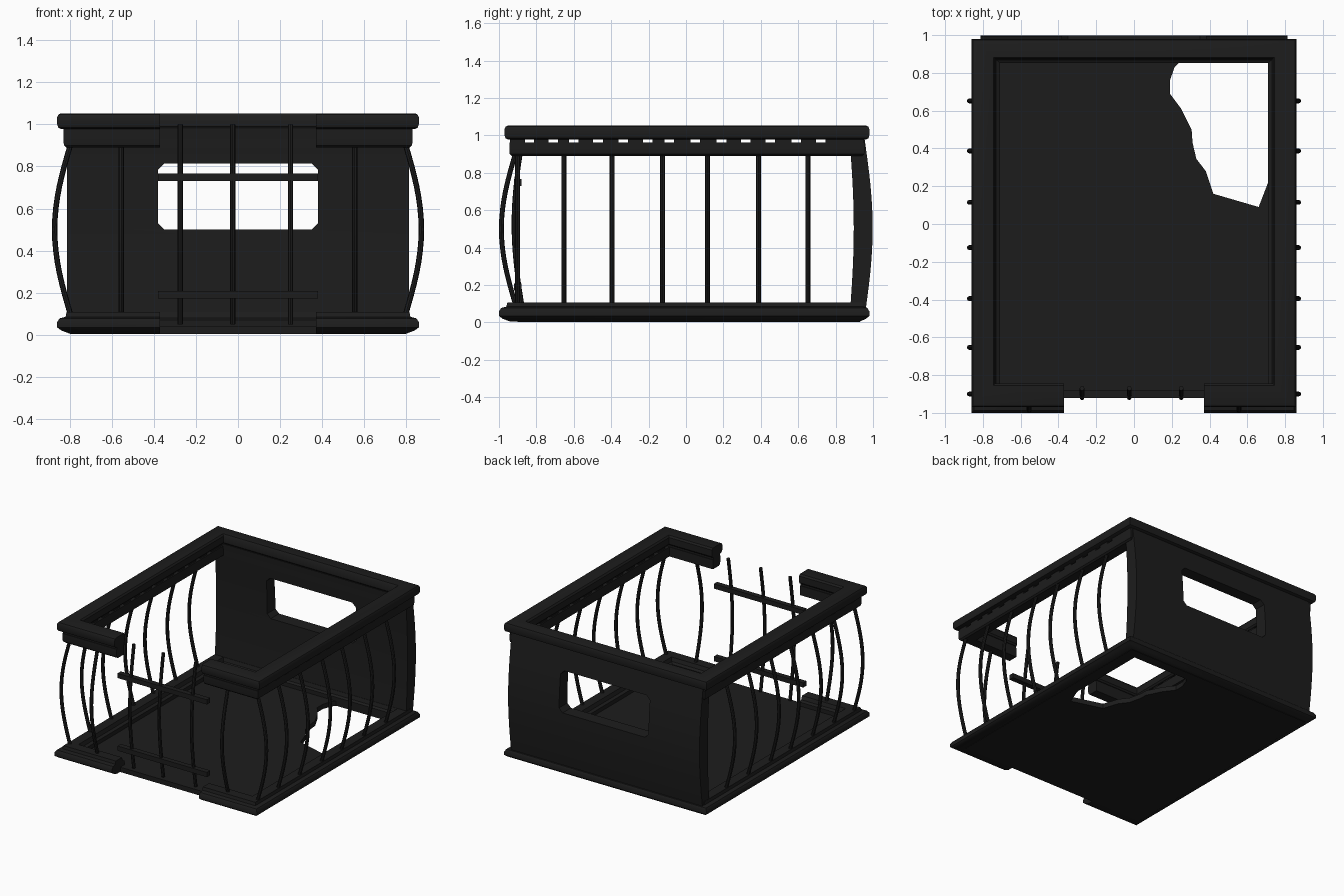
import bpy, bmesh, math
from mathutils import Vector

if "Cube" in bpy.data.objects:
    bpy.data.objects.remove(bpy.data.objects["Cube"])

dark = bpy.data.materials.new("dark_iron")
dark.diffuse_color = (0.012, 0.012, 0.012, 1)
dark.use_nodes = True
dark.node_tree.nodes["Principled BSDF"].inputs["Base Color"].default_value = dark.diffuse_color


def finish(bm, name, smooth=True):
    bmesh.ops.recalc_face_normals(bm, faces=bm.faces)
    me = bpy.data.meshes.new(name)
    bm.to_mesh(me)
    bm.free()
    ob = bpy.data.objects.new(name, me)
    bpy.context.collection.objects.link(ob)
    me.materials.append(dark)
    if smooth:
        for o in bpy.context.selected_objects:
            o.select_set(False)
        bpy.context.view_layer.objects.active = ob
        ob.select_set(True)
        bpy.ops.object.shade_smooth_by_angle(angle=math.radians(35))
    return ob


def loft(bm, rings):
    """Skin a list of closed rings and cap both ends."""
    vs = [[bm.verts.new(p) for p in r] for r in rings]
    n = len(vs[0])
    for a, b in zip(vs, vs[1:]):
        for i in range(n):
            j = (i + 1) % n
            bm.faces.new((a[i], a[j], b[j], b[i]))
    bm.faces.new(vs[0])
    bm.faces.new(vs[-1])


def u_rail(name, profile, hx, yf, yb, gap=0.37):
    """Sweep (outward offset, z) profile round sides and back, with two front returns."""
    path = [(-gap, yf, 0, -1), (-hx, yf, -1, -1), (-hx, yb, -1, 0.85),
            (hx, yb, 1, 0.85), (hx, yf, 1, -1), (gap, yf, 0, -1)]
    bm = bmesh.new()
    loft(bm, [[(x + dx * d, y + dy * d, z) for d, z in profile] for x, y, dx, dy in path])
    return finish(bm, name)


def prism(name, pts, lo, hi, axis):
    def place(p, h):
        return {'x': (h, p[0], p[1]), 'y': (p[0], h, p[1]), 'z': (p[0], p[1], h)}[axis]
    bm = bmesh.new()
    loft(bm, [[place(p, h) for p in pts] for h in (lo, hi)])
    return finish(bm, name, smooth=False)


def cut(ob, cutter):
    m = ob.modifiers.new("opening", 'BOOLEAN')
    m.operation, m.solver, m.object = 'DIFFERENCE', 'EXACT', cutter
    bpy.context.view_layer.objects.active = ob
    bpy.ops.object.modifier_apply(modifier=m.name)
    bpy.data.objects.remove(cutter)


def bowed_bars(name, feet, z0, z1, bow, r=0.013):
    """Round bars bowing outward; feet are (x, y, dir_x, dir_y)."""
    bm = bmesh.new()
    for x, y, dx, dy in feet:
        rings = []
        for i in range(17):
            t = i / 16
            b = bow * math.sin(math.pi * t)
            slope = bow * math.pi * math.cos(math.pi * t) / (z1 - z0)
            tan = Vector((dx * slope, dy * slope, 1)).normalized()
            out = Vector((dx, dy, 0))
            side = Vector((-dy, dx, 0))
            nrm = side.cross(tan)
            c = Vector((x, y, z0 + (z1 - z0) * t)) + out * b
            rings.append([c + r * (math.cos(a) * side + math.sin(a) * nrm)
                          for a in (k * math.pi / 4 for k in range(8))])
        loft(bm, rings)
    return finish(bm, name)


def boxes(name, items):
    bm = bmesh.new()
    for x0, x1, y0, y1, z0, z1 in items:
        loft(bm, [[(x0, y0, z), (x1, y0, z), (x1, y1, z), (x0, y1, z)] for z in (z0, z1)])
    return finish(bm, name, smooth=False)


# Base moulding, handrail and the beam below it
u_rail("base_moulding", [(-.15, .005), (-.06, .005), (-.02, .02), (0, .035), (0, .06), (-.012, .078),
                         (-.04, .085), (-.045, .108), (-.12, .108), (-.13, .08), (-.15, .07)],
       .86, -1.0, .98)
u_rail("top_rail", [(-.115, .978), (-.02, .978), (-.005, .985), (0, 1.0), (0, 1.035), (-.007, 1.048),
                    (-.02, 1.053), (-.115, 1.053), (-.125, 1.04), (-.125, .99)], .86, -.97, .98)
u_rail("under_beam", [(-.09, .89), (-.015, .89), (-.003, .9), (0, .915), (0, .962), (-.09, .962)],
       .83, -.945, .955)

# Spacers leaving small slots between beam and handrail
slots = [-.84, -.71, -.6, -.47, -.335, -.205, -.09, .05, .19, .32, .45, .59, .72]
edges = [-.94] + [s + d for s in slots for d in (-.026, .026)] + [.95]
spacers = []
for a, b in zip(edges[::2], edges[1::2]):
    for s in (-1, 1):
        spacers.append((min(s * .75, s * .83), max(s * .75, s * .83), a, b, .958, .982))
spacers += [(-.83, .83, .88, .95, .958, .982), (-.83, -.37, -.94, -.86, .958, .982),
            (.37, .83, -.94, -.86, .958, .982)]
boxes("rail_spacers", spacers)

# Floor with a broken hole in one back corner
floor = prism("floor", [(-.8, -.9), (.8, -.9), (.8, .93), (-.8, .93)], .003, .04, 'z')
cut(floor, prism("floor_hole", [(.19, .69), (.19, .76), (.215, .83), (.27, .89), (.75, .89), (.75, .4),
                                (.71, .22), (.66, .09), (.42, .16), (.38, .28), (.33, .345), (.31, .43),
                                (.305, .5), (.25, .61)], -.1, .2, 'z'))

# Bowed back wall with a chamfered window
N = 12
zs = [.03 + .95 * i / N for i in range(N + 1)]
bulge = [math.sin(math.pi * i / N) for i in range(N + 1)]
outer = [(.955 + .043 * b, z) for b, z in zip(bulge, zs)]
inner = [(.875 + .022 * b, z) for b, z in zip(bulge, zs)]
wall = prism("back_wall", outer + inner[::-1], -.813, .813, 'x')
w, lo, hi, c = .38, .5, .815, .03
cut(wall, prism("window", [(-w + c, lo), (w - c, lo), (w, lo + c), (w, hi - c), (w - c, hi),
                           (-w + c, hi), (-w, hi - c), (-w, lo + c)], .7, 1.2, 'y'))
bpy.context.view_layer.objects.active = wall
for o in bpy.context.selected_objects:
    o.select_set(False)
wall.select_set(True)
bpy.ops.object.shade_smooth_by_angle(angle=math.radians(30))

# Side balusters, front balusters
ys = [-.9, -.653, -.395, -.125, .115, .387, .652]
bowed_bars("side_balusters", [(s * .795, y, s, 0) for y in ys for s in (-1, 1)], .09, .91, .077)
bowed_bars("front_balusters", [(s * .555, -.91, 0, -1) for s in (-1, 1)], .09, .91, .077)

# Gate in the front opening
bowed_bars("gate_bars", [(x, -.87, 0, -1) for x in (-.275, -.025, .25)], .05, 1.0, .05, .0125)
boxes("gate_rails", [(-.38, .38, -.92, -.88, z, z + .036) for z in (.172, .73)])
